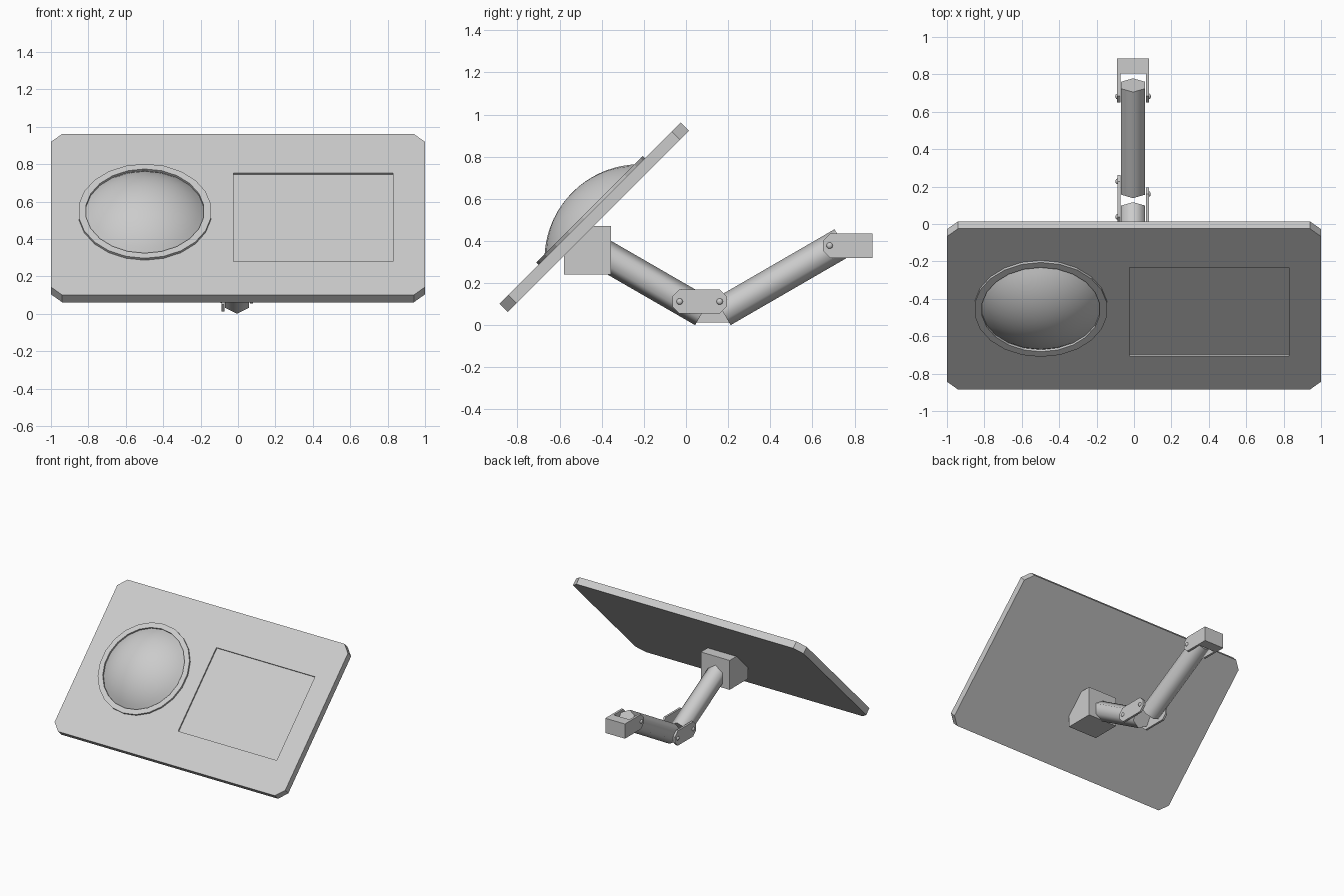
import bpy, bmesh, math
from mathutils import Matrix, Vector

if "Cube" in bpy.data.objects:
    bpy.data.objects.remove(bpy.data.objects["Cube"])

CX = -0.005                                   # arm centre line
TILT = Matrix.Translation((0, -0.455, 0.5315)) @ Matrix.Rotation(math.radians(45), 4, 'X')
SIDE = Matrix(((0, 0, 1, 0), (1, 0, 0, 0), (0, 1, 0, 0), (0, 0, 0, 1)))  # profile in y,z


def finish(name, bm, smooth=None):
    bmesh.ops.remove_doubles(bm, verts=bm.verts, dist=1e-5)
    bmesh.ops.recalc_face_normals(bm, faces=bm.faces)
    me = bpy.data.meshes.new(name)
    bm.to_mesh(me)
    bm.free()
    ob = bpy.data.objects.new(name, me)
    bpy.context.collection.objects.link(ob)
    bpy.ops.object.select_all(action='DESELECT')
    ob.select_set(True)
    bpy.context.view_layer.objects.active = ob
    if smooth:
        bpy.ops.object.shade_smooth_by_angle(angle=math.radians(smooth))
    return ob


def prism(name, pts, z0, z1, mat, smooth=None):
    bm = bmesh.new()
    f = bm.faces.new([bm.verts.new((x, y, z0)) for x, y in pts])
    g = bmesh.ops.extrude_face_region(bm, geom=[f])
    bmesh.ops.translate(bm, vec=(0, 0, z1 - z0),
                        verts=[v for v in g['geom'] if isinstance(v, bmesh.types.BMVert)])
    bm.transform(mat)
    return finish(name, bm, smooth)


def chamfered(x0, x1, y0, y1, c):
    return [(x0 + c, y0), (x1 - c, y0), (x1, y0 + c), (x1, y1 - c),
            (x1 - c, y1), (x0 + c, y1), (x0, y1 - c), (x0, y0 + c)]


def lathe(name, profile, n, mat, smooth, closed=False):
    bm = bmesh.new()
    rot = Matrix.Rotation(math.pi / n, 3, 'Z')
    vs = [bm.verts.new(rot @ Vector((r, 0, z))) for r, z in profile]
    pairs = list(zip(vs, vs[1:])) + ([(vs[-1], vs[0])] if closed else [])
    es = [bm.edges.new(p) for p in pairs]
    bmesh.ops.spin(bm, geom=vs + es, cent=(0, 0, 0), axis=(0, 0, 1),
                   angle=2 * math.pi, steps=n, use_duplicate=False)
    bm.transform(mat)
    return finish(name, bm, smooth)


def pin(name, x, y, z):
    bm = bmesh.new()
    bmesh.ops.create_uvsphere(bm, u_segments=12, v_segments=8, radius=0.015)
    bm.transform(Matrix.Translation((x, y, z)) @ Matrix.Diagonal((0.7, 1, 1, 1)))
    finish(name, bm, 40)


# Tilted panel with a shallow rectangular recess
panel = prism("panel", chamfered(-1, 1, -0.609, 0.609, 0.06), -0.055, 0, TILT)
cutter = prism("recess_cutter", [(-0.025, -0.355), (0.83, -0.355), (0.83, 0.315), (-0.025, 0.315)],
               -0.011, 0.05, TILT)
cutter.hide_render = True
mod = panel.modifiers.new("recess", 'BOOLEAN')
mod.object, mod.operation, mod.solver = cutter, 'DIFFERENCE', 'EXACT'
bpy.context.view_layer.objects.active = panel
bpy.ops.object.modifier_apply(modifier="recess")
bpy.data.objects.remove(cutter)

# Raised ring and shallow dome
DISC = TILT @ Matrix.Translation((-0.498, 0.011, 0))
lathe("dome_ring", [(0.357, -0.005), (0.357, 0.015), (0.318, 0.015), (0.318, -0.005)],
      22, DISC, None, True)
R, H = 0.454, 0.13
a0 = math.asin(0.318 / R)
lathe("dome", [(R * math.sin(a0 * i / 9), R * math.cos(a0 * i / 9) - R + H) for i in range(10)],
      22, DISC, 40)

# Mounting block behind the panel
prism("mount_block", [(-0.58, 0.24), (-0.355, 0.24), (-0.355, 0.47), (-0.46, 0.47), (-0.58, 0.35)],
      CX - 0.125, CX + 0.125, SIDE)

# Six-sided arm tubes
HEX = [(0.0735 * math.sin(math.radians(60 * i)), 0.0735 * math.cos(math.radians(60 * i)))
       for i in range(6)]
for name, a, b in (("lower_arm", (-0.40, 0.341), (0.08, 0.064)),
                   ("rear_arm", (0.175, 0.064), (0.742, 0.392))):
    dy, dz = b[0] - a[0], b[1] - a[1]
    m = Matrix.Translation((CX, *a)) @ Matrix.Rotation(math.atan2(-dy, dz), 4, 'X')
    prism(name, HEX, 0, math.hypot(dy, dz), m, 65)

# Elbow plates, one each side, with pins
for side, s, y, z in (("left", -1, 0.133, 0.072), ("right", 1, 0.065, 0.1125)):
    x0, x1 = sorted((CX + s * 0.068, CX + s * 0.084))
    prism(side + "_elbow_plate", chamfered(y - 0.13, y + 0.13, z - 0.058, z + 0.058, 0.035),
          x0, x1, SIDE)
    for tag, d in (("front", -0.095), ("back", 0.095)):
        pin(f"{side}_elbow_{tag}_pin", CX + s * 0.084, y + d, z)

# Wall bracket: block with two fork plates and pins
prism("wall_block", [(0.805, 0.32), (0.885, 0.32), (0.885, 0.435), (0.805, 0.435)],
      CX - 0.085, CX + 0.085, SIDE)
for side, s in (("left", -1), ("right", 1)):
    x0, x1 = sorted((CX + s * 0.068, CX + s * 0.085))
    prism(side + "_fork_plate", [(0.805, 0.32), (0.805, 0.435), (0.685, 0.435), (0.65, 0.40),
                                 (0.65, 0.355), (0.685, 0.32)], x0, x1, SIDE)
    pin(side + "_fork_pin", CX + s * 0.085, 0.682, 0.378)
